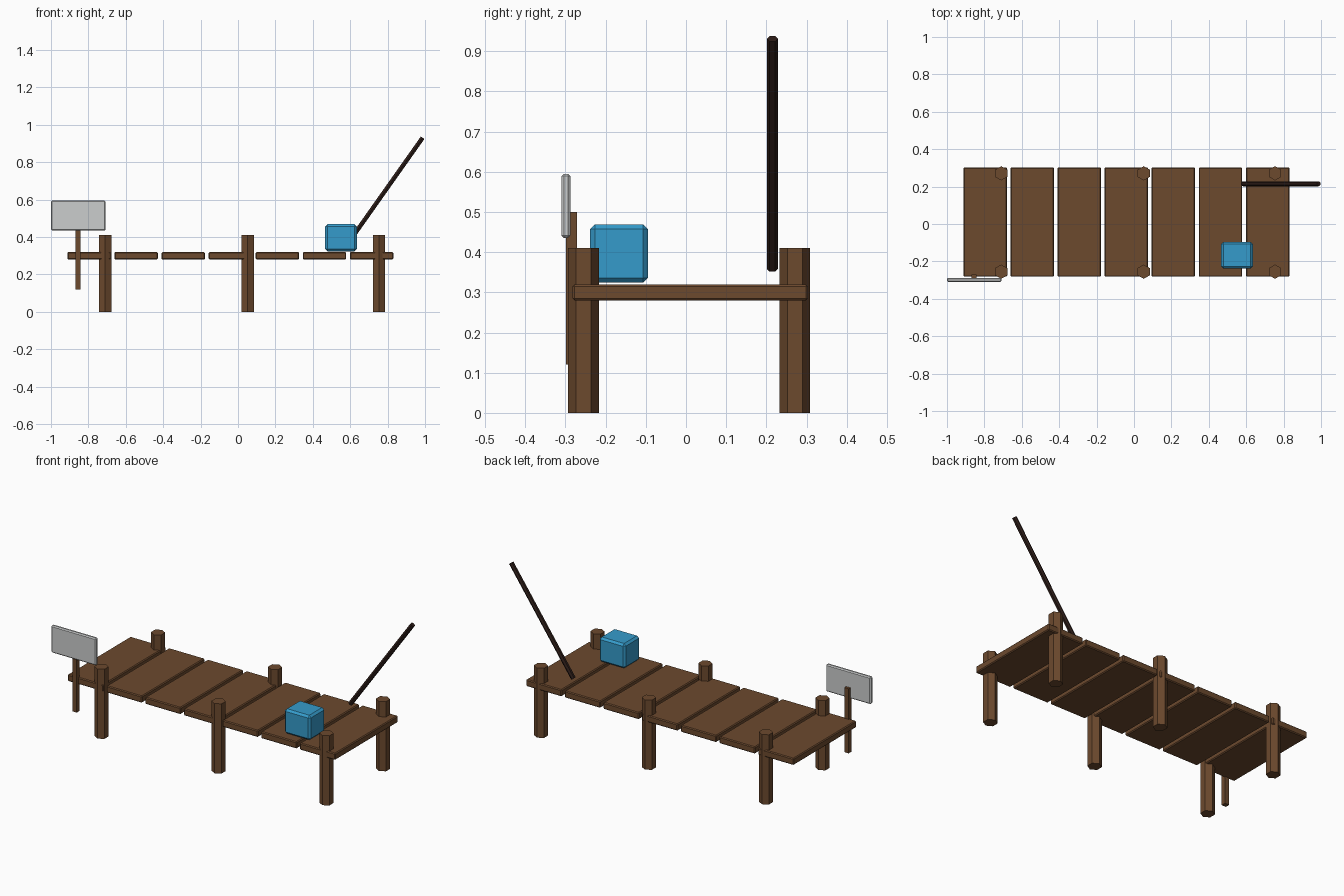
import bpy
import bmesh
from mathutils import Vector

if "Cube" in bpy.data.objects:
    bpy.data.objects.remove(bpy.data.objects["Cube"])


def material(name, rgb):
    m = bpy.data.materials.new(name)
    m.diffuse_color = (*rgb, 1)
    m.use_nodes = True
    m.node_tree.nodes["Principled BSDF"].inputs["Base Color"].default_value = m.diffuse_color
    return m


WOOD = material("brown wood", (0.150, 0.067, 0.027))
DARK = material("dark wood", (0.026, 0.012, 0.009))
BLUE = material("cooler blue", (0.036, 0.330, 0.600))
GREY = material("sign grey", (0.600, 0.610, 0.610))


def finish(name, bm, mat):
    mesh = bpy.data.meshes.new(name)
    bmesh.ops.recalc_face_normals(bm, faces=bm.faces)
    bm.to_mesh(mesh)
    bm.free()
    mesh.materials.append(mat)
    ob = bpy.data.objects.new(name, mesh)
    bpy.context.collection.objects.link(ob)
    return ob


def box(name, lo, hi, mat, bevel=0.0):
    lo, hi = Vector(lo), Vector(hi)
    bm = bmesh.new()
    bmesh.ops.create_cube(bm, size=1)
    for v in bm.verts:
        v.co = Vector(c * s for c, s in zip(v.co, hi - lo)) + (lo + hi) / 2
    if bevel:
        bmesh.ops.bevel(bm, geom=bm.edges[:], offset=bevel, segments=1,
                        affect='EDGES', profile=0.5)
    return finish(name, bm, mat)


def hex_rod(name, a, b, radius, mat):
    # six-sided rod from a to b with corners pointing along y
    a, b = Vector(a), Vector(b)
    axis = (b - a).normalized()
    side = Vector((0, 1, 0))
    across = side.cross(axis)
    ring = [(1, 0), (.5, .866), (-.5, .866), (-1, 0), (-.5, -.866), (.5, -.866)]
    bm = bmesh.new()
    ends = [[bm.verts.new(p + radius * (side * c + across * s)) for c, s in ring]
            for p in (a, b)]
    for e in ends:
        bm.faces.new(e)
    for i in range(6):
        j = (i + 1) % 6
        bm.faces.new((ends[0][i], ends[0][j], ends[1][j], ends[1][i]))
    return finish(name, bm, mat)


# deck planks
for i in range(7):
    x = -0.912 + i * 0.2517
    box(f"plank_{i + 1}", (x, -0.282, 0.28), (x + 0.232, 0.303, 0.32), WOOD, 0.005)

# support posts
for i, x in enumerate((-0.71, 0.052, 0.754)):
    for side, y in (("front", -0.255), ("back", 0.271)):
        hex_rod(f"{side}_post_{i + 1}", (x, y, 0), (x, y, 0.41), 0.038, WOOD)

# sign and its stake
box("sign_stake", (-0.869, -0.298, 0.12), (-0.841, -0.271, 0.50), WOOD)
box("sign_board", (-1.0, -0.31, 0.435), (-0.708, -0.288, 0.595), GREY, 0.006)

# cooler box
box("cooler", (0.466, -0.239, 0.324), (0.635, -0.095, 0.469), BLUE, 0.012)

# leaning fishing rod
hex_rod("fishing_rod", (0.582, 0.215, 0.358), (0.987, 0.215, 0.931), 0.0135, DARK)
